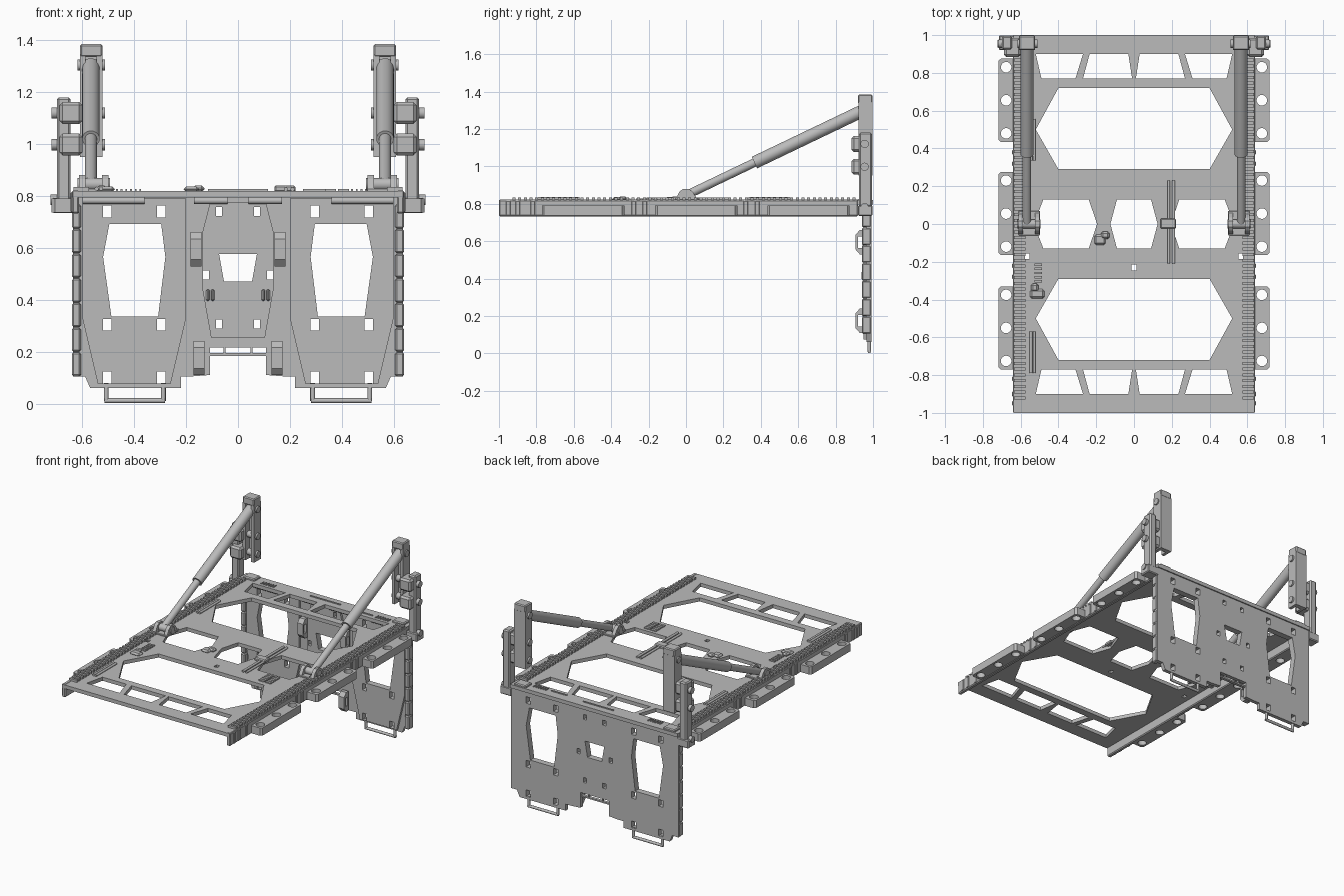
import bpy, bmesh, math
from mathutils import Vector, Matrix

cube = bpy.data.objects.get("Cube")
if cube:
    bpy.data.objects.remove(cube, do_unlink=True)

GREY = (0.5, 0.5, 0.5, 1)
steel = bpy.data.materials.new("grey_metal")
steel.use_nodes = True
steel.diffuse_color = GREY
steel.node_tree.nodes["Principled BSDF"].inputs["Base Color"].default_value = GREY


def finish(name, bm, mirror=False, smooth=False):
    bmesh.ops.recalc_face_normals(bm, faces=bm.faces)
    me = bpy.data.meshes.new(name)
    bm.to_mesh(me)
    bm.free()
    me.materials.append(steel)
    for p in me.polygons:
        p.use_smooth = smooth
    if smooth:
        me.set_sharp_from_angle(angle=math.radians(40))
    ob = bpy.data.objects.new(name, me)
    bpy.context.collection.objects.link(ob)
    if mirror:
        ob.modifiers.new("mirror", 'MIRROR').use_mirror_merge = False
    return ob


def boxes(name, spans, bevel=0.0, mirror=False):
    """Several boxes in one object, each given as x, y and z spans."""
    bm = bmesh.new()
    for span in spans:
        mid = Vector([(a + b) / 2 for a, b in span])
        size = [b - a for a, b in span]
        m = Matrix.Translation(mid) @ Matrix.Diagonal((*size, 1))
        bmesh.ops.create_cube(bm, size=1, matrix=m)
    if bevel:
        bmesh.ops.bevel(bm, geom=bm.edges[:], offset=bevel, segments=1, affect='EDGES')
    return finish(name, bm, mirror)


def rods(name, pieces, radius, mirror=False, sides=16):
    """Straight round bars between pairs of points."""
    bm = bmesh.new()
    for a, b in pieces:
        a, b = Vector(a), Vector(b)
        m = Matrix.Translation((a + b) / 2) @ (b - a).to_track_quat('Z', 'Y').to_matrix().to_4x4()
        bmesh.ops.create_cone(bm, cap_ends=True, segments=sides, radius1=radius,
                              radius2=radius, depth=(b - a).length, matrix=m)
    return finish(name, bm, mirror, smooth=True)


def plate(name, loops, lo, hi, plane="xy", mirror=False):
    """Flat plate; the first loop is the outline and the others are holes."""
    cu = bpy.data.curves.new(name, 'CURVE')
    cu.dimensions, cu.fill_mode, cu.extrude = '2D', 'BOTH', (hi - lo) / 2
    for loop in loops:
        sp = cu.splines.new('POLY')
        sp.points.add(len(loop) - 1)
        for p, (a, b) in zip(sp.points, loop):
            p.co = (a, b, 0, 1)
        sp.use_cyclic_u = True
    tmp = bpy.data.objects.new(name + "_curve", cu)
    bpy.context.collection.objects.link(tmp)
    bpy.context.view_layer.update()
    me = bpy.data.meshes.new_from_object(tmp.evaluated_get(bpy.context.evaluated_depsgraph_get()))
    bpy.data.objects.remove(tmp, do_unlink=True)
    bm = bmesh.new()
    bm.from_mesh(me)
    bpy.data.meshes.remove(me)
    bmesh.ops.remove_doubles(bm, verts=bm.verts, dist=1e-5)
    for v in bm.verts:
        a, b, c = v.co
        c += (lo + hi) / 2
        v.co = {"xy": (a, b, c), "xz": (a, c, b), "yz": (c, a, b)}[plane]
    return finish(name, bm, mirror)


def flip(loop, sx=-1, sy=1):
    return [(a * sx, b * sy) for a, b in loop]


def rect(x, y, w, h):
    return [(x - w/2, y - h/2), (x + w/2, y - h/2), (x + w/2, y + h/2), (x - w/2, y + h/2)]


def ring(x, y, r, n=20):
    return [(x + r*math.cos(i*math.tau/n), y + r*math.sin(i*math.tau/n)) for i in range(n)]


def both(loops):
    return loops + [flip(l) for l in loops]


def symmetric(half):
    return half + flip(half)[::-1]


# Deck plate with its cut-outs
hexagon = symmetric([(0.4, 0.29), (0.52, 0.5), (0.4, 0.72)])
end_holes = both([[(0.27, .9), (0.52, .9), (0.49, .77), (0.31, .77)],
                  [(0.03, .9), (0.235, .9), (0.27, .77), (0.01, .77)]])
mid_holes = both([[(0.24, .13), (0.48, .13), (0.53, 0), (0.48, -.13), (0.24, -.13), (0.195, 0)]])
mid_holes.append(symmetric([(0.09, -.13), (0.125, 0), (0.09, .13)]))
pin_holes = [rect(0, -.23, .025, .03)] + both([rect(.565, -.17, .022, .03)])
deck_holes = [hexagon, flip(hexagon, 1, -1)] + end_holes + [flip(l, 1, -1) for l in end_holes]
plate("deck_plate", [rect(0, 0, 1.274, 2)] + deck_holes + mid_holes + pin_holes, .795, .82)

# Side rails with their toothed tops and outer ribs
boxes("side_rail", [((.612, .64), (-1, .92), (.733, .822))], .006, True)
teeth = boxes("rail_teeth", [((.575, .635), (-.928, -.912), (.815, .835))], 0, False)
arr = teeth.modifiers.new("row", 'ARRAY')
arr.count, arr.use_relative_offset, arr.use_constant_offset = 61, False, True
arr.constant_offset_displace = (0, .0303, 0)
teeth.modifiers.new("mirror", 'MIRROR').use_mirror_merge = False
boxes("rail_ribs", [((.636, .645), (y - .012, y + .012), (.738, .815))
                    for y in (-.95, -.9, -.82, -.28, -.22, .32, .38)], .003, True)

# Drilled side tabs
for label, y in (("front", -.55), ("middle", .055), ("rear", .655)):
    outline = [(.635, y - .22), (.705, y - .22), (.718, y - .208),
               (.718, y + .208), (.705, y + .22), (.635, y + .22)]
    plate(label + "_side_tab", [outline] + [ring(.677, y + d, .028) for d in (-.175, 0, .175)],
          .737, .79, mirror=True)

# Hanging rear panel
windows = both([[(.496, .692), (.296, .692), (.28, .565), (.308, .335), (.488, .335), (.52, .565)]])
centre_window = symmetric([(.054, .47), (.073, .577)])
side_slots = both([rect(x, z, .034, .045) for x in (.296, .504) for z in (.1, .303, .74)])
centre_slots = both([rect(x, z, .024, .034) for x, z in ((.073, .74), (.123, .495), (.073, .307))])
outline = symmetric([(.108, .215), (.108, .11), (.173, .105), (.22, .105), (.22, .06),
                     (.57, .06), (.59, .105), (.637, .105), (.637, .798)])
plate("rear_panel", [outline, centre_window] + windows + side_slots + centre_slots, .966, .992, "xz")
field = [(.2, .79), (.6, .79), (.6, .33), (.54, .075), (.26, .075), (.2, .33)]
plate("side_field", [field, windows[0]] + side_slots[:6], .95, .966, "xz", True)
centre = symmetric([(.104, .255), (.137, .44), (.137, .66), (.108, .775)])
plate("centre_field", [centre, centre_window] + centre_slots, .95, .966, "xz")
boxes("panel_flange", [((.606, .64), (.94, .99), (z, z + .092)) for z in
                       (.105, .2, .295, .39, .485, .58, .675)], .006, True)

# Panel hooks, capsules, handles and hinge
for label, z, x in (("upper", .595, .162), ("lower", .175, .15)):
    loop = [(.955, z - .066), (.955, z + .066), (.93, z + .066), (.907, z + .04),
            (.907, z - .04), (.93, z - .066)]
    plate(label + "_hook", [loop, rect(.932, z, .024, .06)], x - .021, x + .021, "yz", True)
boxes("panel_capsules", [((x - .007, x + .007), (.938, .955), (.395, .44))
                         for x in (.098, .116)], .005, True)
rods("pull_handle", [((.288, .98, .08), (.288, .98, .01)), ((.282, .98, .011), (.514, .98, .011)),
                     ((.508, .98, .01), (.508, .98, .08))], .0095, True, 12)
boxes("notch_bar", [((-.11, .11), (.965, .985), (.184, .194))]
      + [((x - .004, x + .004), (.968, .982), (.19, .22)) for x in (-.052, .052)])
rods("panel_hinge", [((.36, .945, .782), (.6, .945, .782)),
                     ((.04, .945, .782), (.17, .945, .782))], .013, True)

# Upright posts: channel open to the front, with a solid cap
channel = [(.523, .922), (.545, .922), (.545, .965), (.588, .965), (.588, .922),
           (.61, .922), (.61, .996), (.523, .996)]
plate("post_channel", [channel], .95, 1.345, "xy", True)
boxes("post_cap", [((.523, .61), (.92, .997), (1.335, 1.385))], .006, True)
boxes("post_foot", [((.523, .61), (.925, .995), (.81, .835))], .006, True)
boxes("outer_bar", [((.645, .698), (.925, .995), (.78, 1.18))], .008, True)
boxes("outer_bar_base", [((.63, .716), (.92, .998), (.735, .792))], .006, True)
boxes("clamp_blocks", [((.6, .688), (.885, .985), (z - .042, z + .042))
                       for z in (1.12, .998)], .012, True)
rods("clamp_bolts", [((.512, .955, z), (.718, .955, z)) for z in (1.12, .998)], .022, True)
rods("strut_top_pin", [((.512, .955, 1.305), (.618, .955, 1.305))], .022, True)
rods("base_bolt", [((.69, .955, .785), (.722, .955, .785))], .02, True)

# Telescopic struts with their deck brackets
X = .567
low, high = Vector((X, 0, .845)), Vector((X, .95, 1.3))
rods("strut_rod", [(low, low.lerp(high, .45))], .023, True, 24)
rods("strut_tube", [(low.lerp(high, .385), low.lerp(high, 1))], .034, True, 24)
cheek = [(-.06, .818), (.065, .818), (.035, .865), (.015, .88), (-.015, .88), (-.035, .865)]
for label, x in (("inner", .512), ("outer", .6)):
    plate(label + "_bracket_cheek", [cheek], x - .012, x + .012, "yz", True)
boxes("bracket_base", [((.497, .612), (-.06, .07), (.815, .83))], .003, True)
rods("bracket_pin", [((.494, 0, .845), (.618, 0, .845))], .024, True)

# Small fittings on the deck
rods("deck_bars", [((x, -.21, .826), (x, .23, .826)) for x in (.184, .21)], .008, sides=10)
boxes("deck_bar_clamp", [((.14, .222), (-.025, .03), (.815, .84))], .006)
boxes("deck_latch", [((-.21, -.15), (-.11, -.055), (.815, .836)),
                     ((-.175, -.13), (-.08, -.04), (.815, .84))], .01)
boxes("corner_latch", [((-.55, -.475), (-.395, -.345), (.815, .836)),
                       ((-.545, -.505), (-.36, -.315), (.815, .84))], .01)
boxes("ladder_rungs", [((-.528, -.486), (y, y + .013), (.815, .828))
                       for y in (-.31, -.288, -.266, -.244, -.222)])
boxes("grid_pads", [((x, x + .042), (-.256 + i * .022, -.24 + i * .022), (.815, .827))
                    for x in (.335, .385) for i in range(5)])
rods("edge_grips", [((x, y - .11, .828), (x, y + .11, .828))
                    for x in (-.545, -.528) for y in (.445, -.68)], .008, sides=10)
boxes("rear_ticks", [((s + i * .018, s + .007 + i * .018), (.918, .95), (.815, .826))
                     for s in (-.47, .4) for i in range(6)])
boxes("rear_strips", [((-.115, .115), (.946, .954), (.815, .826)),
                      ((.25, .37), (.93, .938), (.815, .826))])
